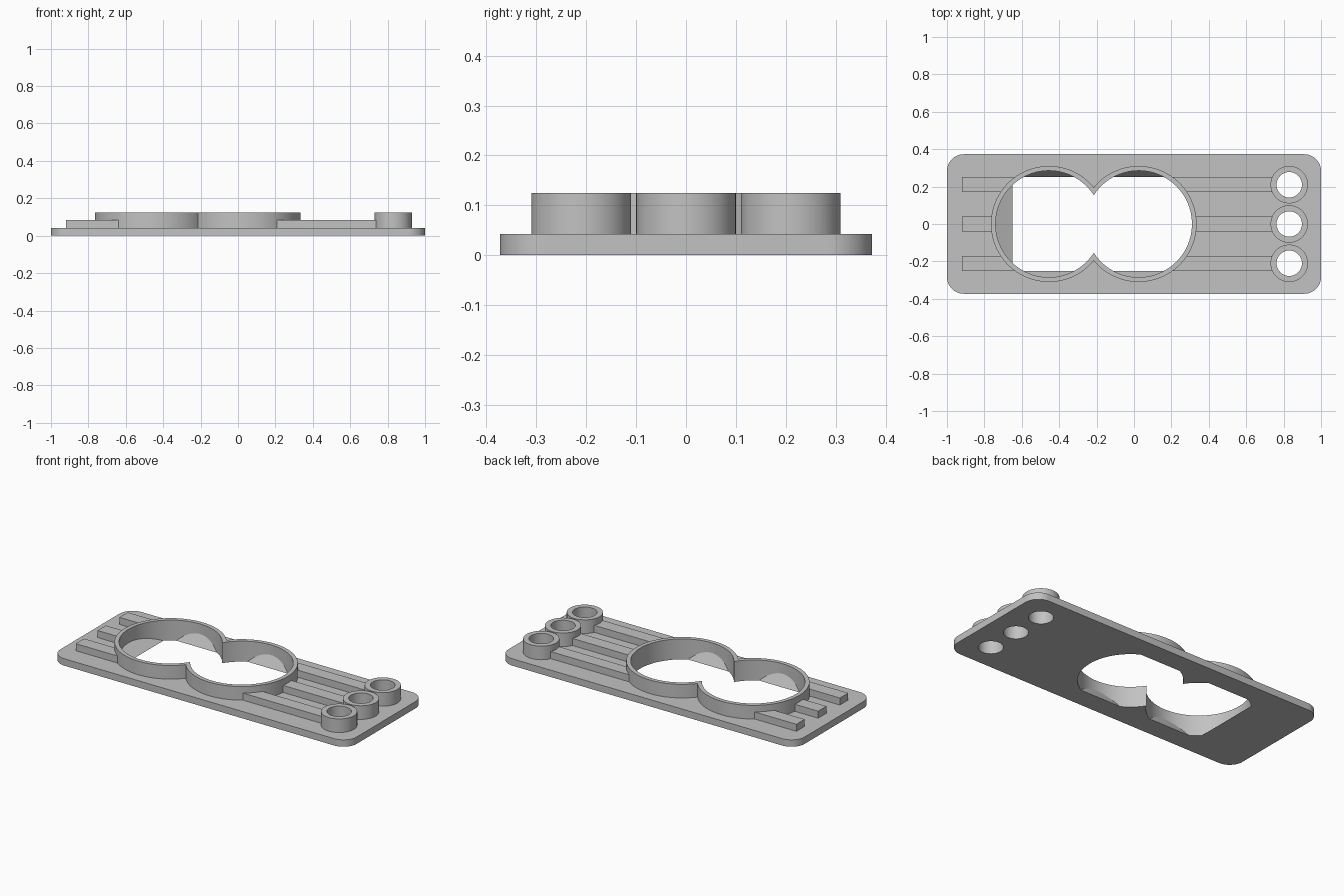
import bpy, bmesh, math

if "Cube" in bpy.data.objects:
    bpy.data.objects.remove(bpy.data.objects["Cube"], do_unlink=True)

# Dimensions
HALF_X, HALF_Y, PLATE_Z = 1.0, 0.373, 0.042
RIM_Z, RIB_Z = 0.125, 0.085
EMBED = 0.02                      # how deep raised parts start inside the plate
RING_X = (-0.455, 0.025)          # centres of the two large rings
RING_OUT, RING_IN = 0.31, 0.285
TUBE_X, TUBE_OUT, TUBE_IN = 0.83, 0.1, 0.068
ROWS = (-0.21, 0.0, 0.21)         # y of each rib and tube

grey = bpy.data.materials.new("light_grey")
grey.use_nodes = True
colour = (0.54, 0.54, 0.54, 1)
grey.diffuse_color = colour
grey.node_tree.nodes["Principled BSDF"].inputs["Base Color"].default_value = colour


def prism(name, bottom, top, z0, z1):
    """Solid between two matching outlines."""
    bm = bmesh.new()
    low = [bm.verts.new((x, y, z0)) for x, y in bottom]
    high = [bm.verts.new((x, y, z1)) for x, y in top]
    bm.faces.new(low[::-1])
    bm.faces.new(high)
    n = len(low)
    for i in range(n):
        j = (i + 1) % n
        bm.faces.new((low[i], low[j], high[j], high[i]))
    bmesh.ops.recalc_face_normals(bm, faces=bm.faces)
    mesh = bpy.data.meshes.new(name)
    bm.to_mesh(mesh)
    bm.free()
    mesh.materials.append(grey)
    obj = bpy.data.objects.new(name, mesh)
    bpy.context.collection.objects.link(obj)
    return obj


def arc(x, y, r, start, end, steps):
    return [(x + r * math.cos(start + (end - start) * i / steps),
             y + r * math.sin(start + (end - start) * i / steps))
            for i in range(steps + 1)]


def disc(name, x, y, r, z0, z1, sides=96):
    outline = arc(x, y, r, 0, math.tau, sides)[:-1]
    return prism(name, outline, outline, z0, z1)


def rect(x0, x1, y0, y1):
    return [(x0, y0), (x1, y0), (x1, y1), (x0, y1)]


def combine(target, tool, operation):
    """Apply a boolean and discard the tool."""
    mod = target.modifiers.new(operation.lower(), "BOOLEAN")
    mod.operation, mod.object, mod.solver = operation, tool, "EXACT"
    bpy.ops.object.select_all(action="DESELECT")
    bpy.context.view_layer.objects.active = target
    target.select_set(True)
    bpy.ops.object.modifier_apply(modifier=mod.name)
    bpy.data.objects.remove(tool, do_unlink=True)


# Base plate with rounded corners
radius = 0.09
outline = []
for k, (sx, sy) in enumerate(((1, 1), (-1, 1), (-1, -1), (1, -1))):
    outline += arc(sx * (HALF_X - radius), sy * (HALF_Y - radius), radius,
                   k * math.pi / 2, (k + 1) * math.pi / 2, 12)
body = prism("mounting_plate", outline, outline, 0, PLATE_Z)

# Ribs either side of the rings
for y in ROWS:
    for x0, x1 in ((-0.92, -0.6), (0.15, 0.8)):
        strip = rect(x0, x1, y - 0.04, y + 0.04)
        combine(body, prism("rib", strip, strip, EMBED, RIB_Z), "UNION")

# Tubes and twin ring, solid for now
for y in ROWS:
    combine(body, disc("tube", TUBE_X, y, TUBE_OUT, EMBED, RIM_Z, 64), "UNION")
for x in RING_X:
    combine(body, disc("ring", x, 0, RING_OUT, EMBED, RIM_Z), "UNION")

# Twin opening, narrowed toward the bottom by sloped ledges on three sides
opening = disc("opening_cutter", RING_X[0], 0, RING_IN, -0.04, 0.2)
combine(opening, disc("opening_second", RING_X[1], 0, RING_IN, -0.04, 0.2), "UNION")


def ledge_outline(z):
    y = 0.25 + z * 0.55
    return rect(-0.65 - z * 2.1, 0.5, -y, y)


funnel = prism("funnel", ledge_outline(-0.05), ledge_outline(0.25), -0.05, 0.25)
combine(opening, funnel, "INTERSECT")
combine(body, opening, "DIFFERENCE")

# Tube bores through the plate
for y in ROWS:
    combine(body, disc("bore_cutter", TUBE_X, y, TUBE_IN, -0.05, 0.2, 64), "DIFFERENCE")

# Smooth the round walls and keep the edges crisp
bpy.ops.object.select_all(action="DESELECT")
bpy.context.view_layer.objects.active = body
body.select_set(True)
bpy.ops.object.shade_smooth_by_angle(angle=math.radians(25))
